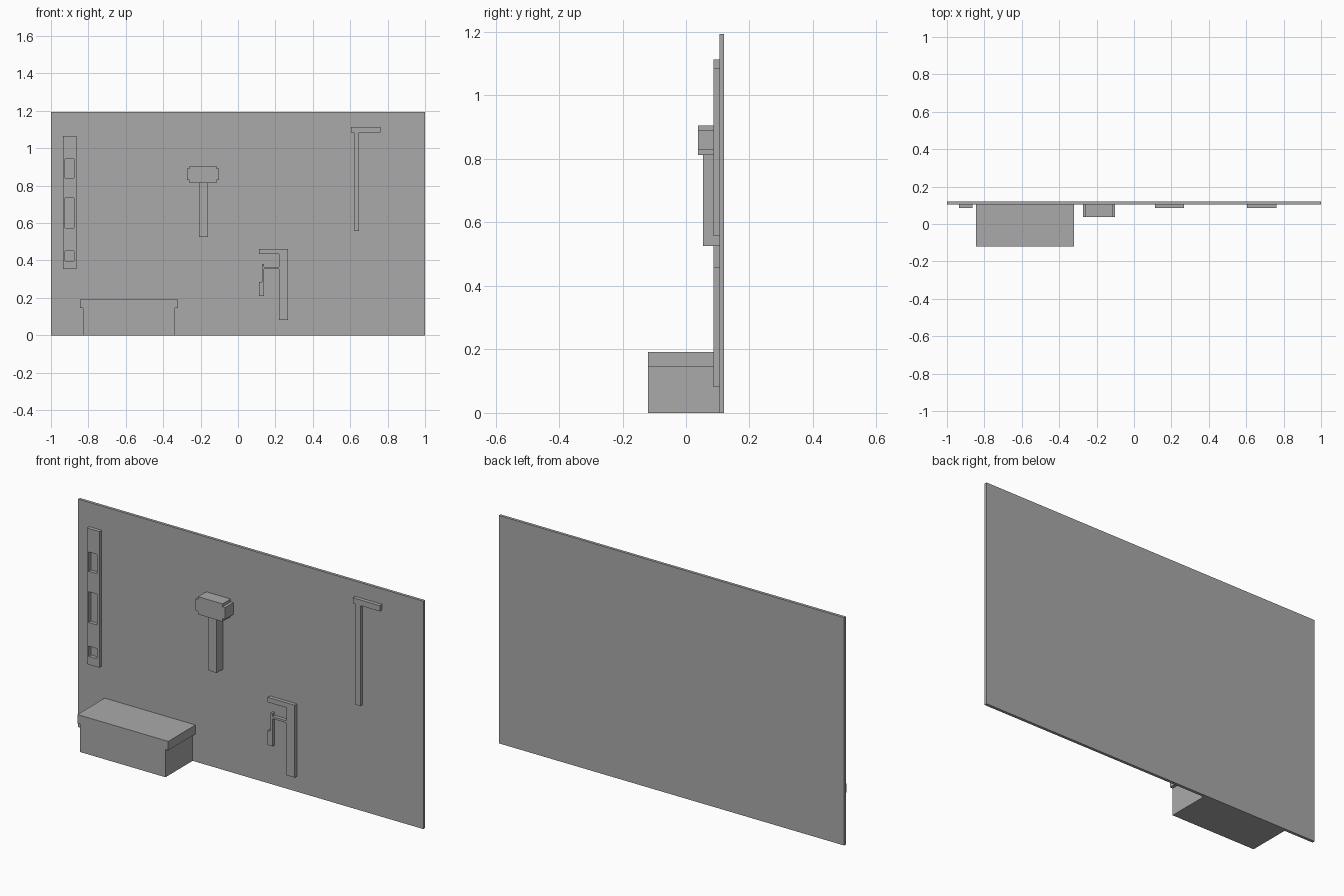
import bpy
import bmesh

cube = bpy.data.objects.get("Cube")
if cube:
    bpy.data.objects.remove(cube, do_unlink=True)

grey = bpy.data.materials.new("plain_grey")
grey.use_nodes = True
COLOUR = (0.4, 0.4, 0.4, 1)
grey.diffuse_color = COLOUR
grey.node_tree.nodes["Principled BSDF"].inputs["Base Color"].default_value = COLOUR

WALL = 0.105   # front surface of the wall panel
THIN = 0.086   # front surface of the flat tools


def extrude(name, outline, front, back=WALL):
    """Extrude a front-view (x, z) outline from front to back."""
    bm = bmesh.new()
    face = bm.faces.new([bm.verts.new((x, front, z)) for x, z in outline])
    new = bmesh.ops.extrude_face_region(bm, geom=[face])["geom"]
    verts = [v for v in new if isinstance(v, bmesh.types.BMVert)]
    bmesh.ops.translate(bm, verts=verts, vec=(0, back - front, 0))
    bmesh.ops.recalc_face_normals(bm, faces=bm.faces)
    mesh = bpy.data.meshes.new(name)
    bm.to_mesh(mesh)
    bm.free()
    mesh.materials.append(grey)
    obj = bpy.data.objects.new(name, mesh)
    bpy.context.collection.objects.link(obj)
    return obj


def rect(x0, x1, z0, z1):
    return [(x0, z0), (x1, z0), (x1, z1), (x0, z1)]


def mirrored(half, centre):
    """Complete a right-hand half outline about a vertical axis."""
    right = [(centre + x, z) for x, z in half]
    left = [(centre - x, z) for x, z in reversed(half)]
    return right + left


# Wall panel
extrude("wall_panel", rect(-1, 1, 0, 1.193), WALL, 0.12)

# Toolbox with overhanging lid
extrude("toolbox", mirrored([(0.247, 0), (0.247, 0.145), (0.263, 0.145),
                             (0.263, 0.192)], -0.583), -0.12)

# Spirit level with three windows
level = extrude("spirit_level", rect(-0.935, -0.863, 0.354, 1.066), THIN)
for i, (low, high) in enumerate([(0.397, 0.45), (0.574, 0.735), (0.842, 0.943)]):
    cutter = extrude(f"level_window_cutter_{i}", rect(-0.925, -0.876, low, high),
                     THIN - 0.05, WALL + 0.05)
    cutter.hide_render = True
    cutter.hide_viewport = True
    cutter.display_type = 'WIRE'
    cut = level.modifiers.new(f"window_{i}", 'BOOLEAN')
    cut.operation = 'DIFFERENCE'
    cut.solver = 'EXACT'
    cut.object = cutter

# Mallet
extrude("mallet_head", mirrored([(0.071, 0.813), (0.071, 0.829), (0.086, 0.829),
                                 (0.086, 0.891), (0.071, 0.891), (0.071, 0.906)],
                                -0.187), 0.038)
extrude("mallet_handle", rect(-0.209, -0.161, 0.526, 0.813), 0.054)

# Carpenter square
extrude("square", [(0.621, 0.557), (0.648, 0.557), (0.648, 1.083), (0.761, 1.083),
                   (0.761, 1.113), (0.605, 1.113), (0.605, 1.083), (0.621, 1.083)], THIN)

# Clamp: frame, thin arm and screw with pad
extrude("clamp", [(0.22, 0.081), (0.268, 0.081), (0.268, 0.46), (0.112, 0.46),
                  (0.112, 0.434), (0.22, 0.434), (0.22, 0.366), (0.139, 0.366),
                  (0.139, 0.382), (0.128, 0.382), (0.128, 0.286), (0.112, 0.286),
                  (0.112, 0.21), (0.139, 0.21), (0.139, 0.355), (0.22, 0.355)], THIN)
